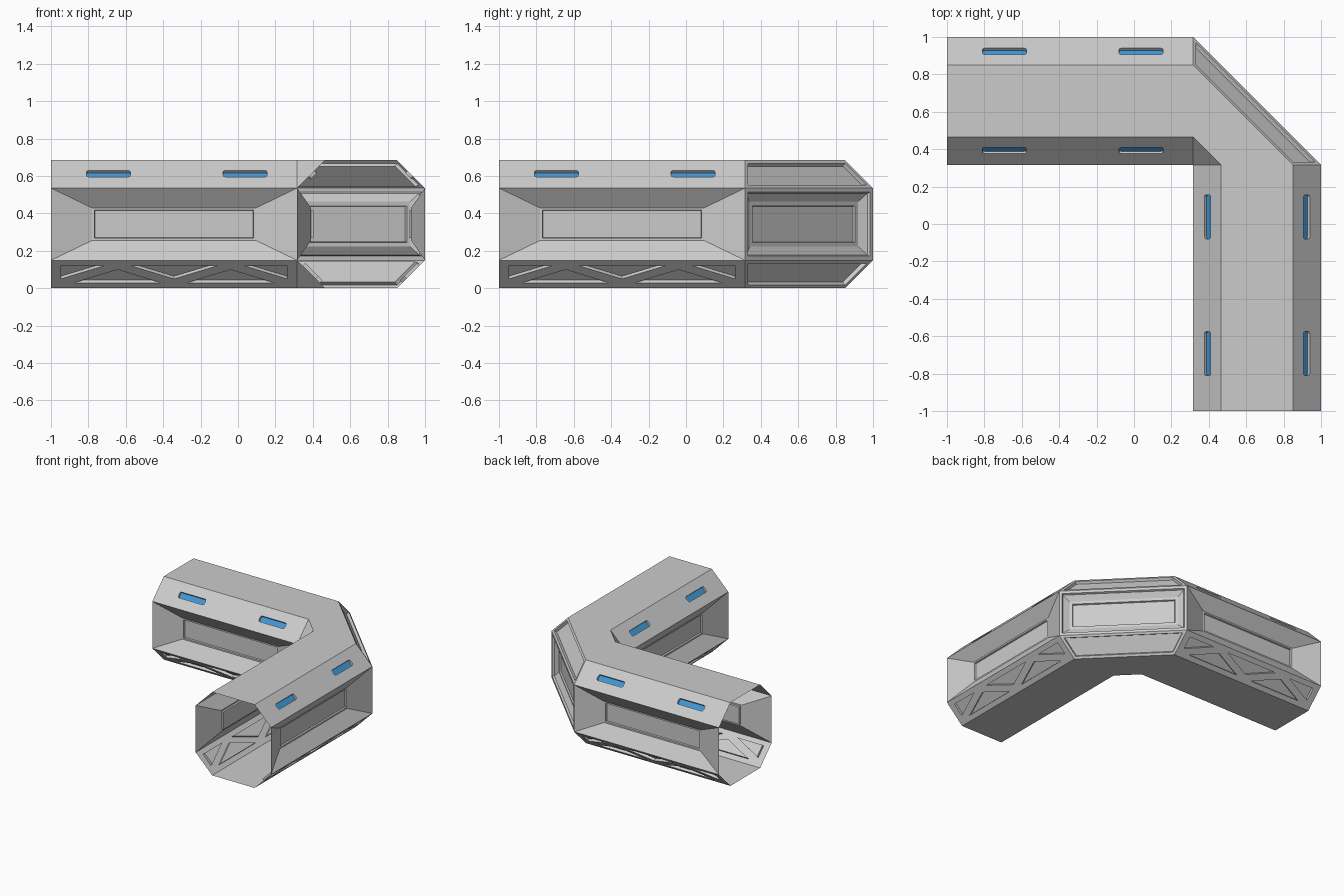
import bpy, bmesh, math
from mathutils import Vector

if "Cube" in bpy.data.objects:
    bpy.data.objects.remove(bpy.data.objects["Cube"])

A, C, H = 0.316, 0.149, 0.684      # inner wall line, chamfer size, height
R2 = math.sqrt(0.5)
W = C / R2                         # sloped width of a chamfer
MID, HALF = (A - 1) / 2, (A + 1) / 2

shell, lights = bmesh.new(), bmesh.new()


def add_face(bm, pts):
    return bm.faces.new([bm.verts.new(p) for p in pts])


def flat_outward(pts, outward):
    f = add_face(shell, pts)
    f.normal_update()
    if f.normal.dot(Vector(outward)) < 0:
        f.normal_flip()
    return f


def stepped_panel(pts, outward, steps):
    """Face with successive (inset, depth) steps."""
    f = flat_outward(pts, outward)
    for inset, depth in steps:
        bmesh.ops.inset_individual(shell, faces=[f], thickness=inset,
                                   depth=depth, use_even_offset=True)


def sleeve(pts_a, pts_b):
    n = len(pts_a)
    for i in range(n):
        j = (i + 1) % n
        add_face(shell, [pts_a[i], pts_a[j], pts_b[j], pts_b[i]])


def holed_panel(place, holes, depth, floor_bm):
    """Chamfer strip with pockets; place(u, v, d) maps local to world."""
    edges = []
    outer = [(-HALF, 0), (HALF, 0), (HALF, W), (-HALF, W)]
    for loop in [outer] + holes:
        vs = [shell.verts.new(place(u, v, 0)) for u, v in loop]
        edges += [shell.edges.new((vs[i], vs[i - 1])) for i in range(len(vs))]
    normal = (place(0, 0, 0) - place(0, 0, 1)).normalized()
    bmesh.ops.triangle_fill(shell, edges=edges, use_beauty=True, normal=normal)
    for loop in holes:
        top = [place(u, v, 0) for u, v in loop]
        low = [place(u, v, depth) for u, v in loop]
        sleeve(top, low)
        f = add_face(floor_bm, low)
        f.normal_update()
        if f.normal.dot(normal) < 0:
            f.normal_flip()


def slot(cu, cv, hu, hv, r=0.012):
    """Rounded rectangle outline."""
    pts = []
    for k, (sx, sy) in enumerate([(1, 1), (-1, 1), (-1, -1), (1, -1)]):
        for s in range(3):
            t = (k + s / 2) * math.pi / 2
            pts.append((cu + sx * (hu - r) + r * math.cos(t),
                        cv + sy * (hv - r) + r * math.sin(t)))
    return pts


slots = [slot(-0.693 - MID, 0.109, 0.118, 0.024),
         slot(0.038 - MID, 0.109, 0.118, 0.024)]

# zigzag truss pockets
truss = [[(-0.07, 0.04), (-0.3025, 0.14), (-0.535, 0.04)],
         [(0.535, 0.04), (0.3025, 0.14), (0.07, 0.04)],
         [(-0.2325, 0.17), (0, 0.07), (0.2325, 0.17)],
         [(-0.605, 0.17), (-0.605, 0.07), (-0.3725, 0.17)],
         [(0.605, 0.17), (0.3725, 0.17), (0.605, 0.07)]]


def arm_side(swap, y0, s):
    """One long side of an arm; s is the outward y direction."""
    def w(x, y, z):
        return Vector((y, x, z)) if swap else Vector((x, y, z))

    def upper(u, v, d):
        return w(MID + u, y0 - s * (v + d) * R2, H - C + (v - d) * R2)

    def lower(u, v, d):
        return w(MID + u, y0 - s * (C - v * R2 + d * R2), v * R2 + d * R2)

    holed_panel(upper, slots, 0.018, lights)
    holed_panel(lower, truss, 0.02, shell)

    # side wall sloping in to a recessed panel
    def rect(mu, mv, d):
        y = y0 - s * d
        return [w(-1 + mu, y, C + mv), w(A - mu, y, C + mv),
                w(A - mu, y, H - C - mv), w(-1 + mu, y, H - C - mv)]
    inner = rect(0.22, 0.106, 0.075)
    sleeve(rect(0, 0, 0), inner)
    stepped_panel(inner, w(0, s, 0), [(0.012, 0), (0.003, -0.012)])


for swap in (False, True):
    arm_side(swap, 1, 1)
    arm_side(swap, A, -1)

# roof and floor
plan = [(-1, A + C), (-1, 1 - C), (A, 1 - C), (1 - C, A),
        (1 - C, -1), (A + C, -1), (A + C, A), (A, A + C)]
for z, up in ((H, 1), (0, -1)):
    flat_outward([(x, y, z) for x, y in plan], (0, 0, up))
    ze = z - up * C
    # sloped corner panel outside, small triangle inside
    stepped_panel([(A, 1, ze), (1, A, ze), (1 - C, A, z), (A, 1 - C, z)],
                  (1, 1, up), [(0.02, 0), (0.004, -0.022)])
    flat_outward([(A, A, ze), (A + C, A, z), (A, A + C, z)], (-1, -1, up))

# diagonal corner wall
stepped_panel([(A, 1, C), (1, A, C), (1, A, H - C), (A, 1, H - C)], (1, 1, 0),
              [(0.022, 0), (0.006, -0.015), (0.045, -0.025),
               (0.022, 0), (0.004, -0.012)])


def finish(bm, name, weld=False):
    if weld:
        bmesh.ops.remove_doubles(bm, verts=bm.verts, dist=1e-4)
        bmesh.ops.recalc_face_normals(bm, faces=bm.faces)
    me = bpy.data.meshes.new(name)
    bm.to_mesh(me)
    bm.free()
    ob = bpy.data.objects.new(name, me)
    bpy.context.collection.objects.link(ob)
    return ob


finish(shell, "corridor_shell", True)
lamp = finish(lights, "light_strips")
blue = bpy.data.materials.new("blue_light")
blue.diffuse_color = (0.05, 0.3, 0.65, 1)
blue.use_nodes = True
blue.node_tree.nodes["Principled BSDF"].inputs["Base Color"].default_value = blue.diffuse_color
lamp.data.materials.append(blue)
